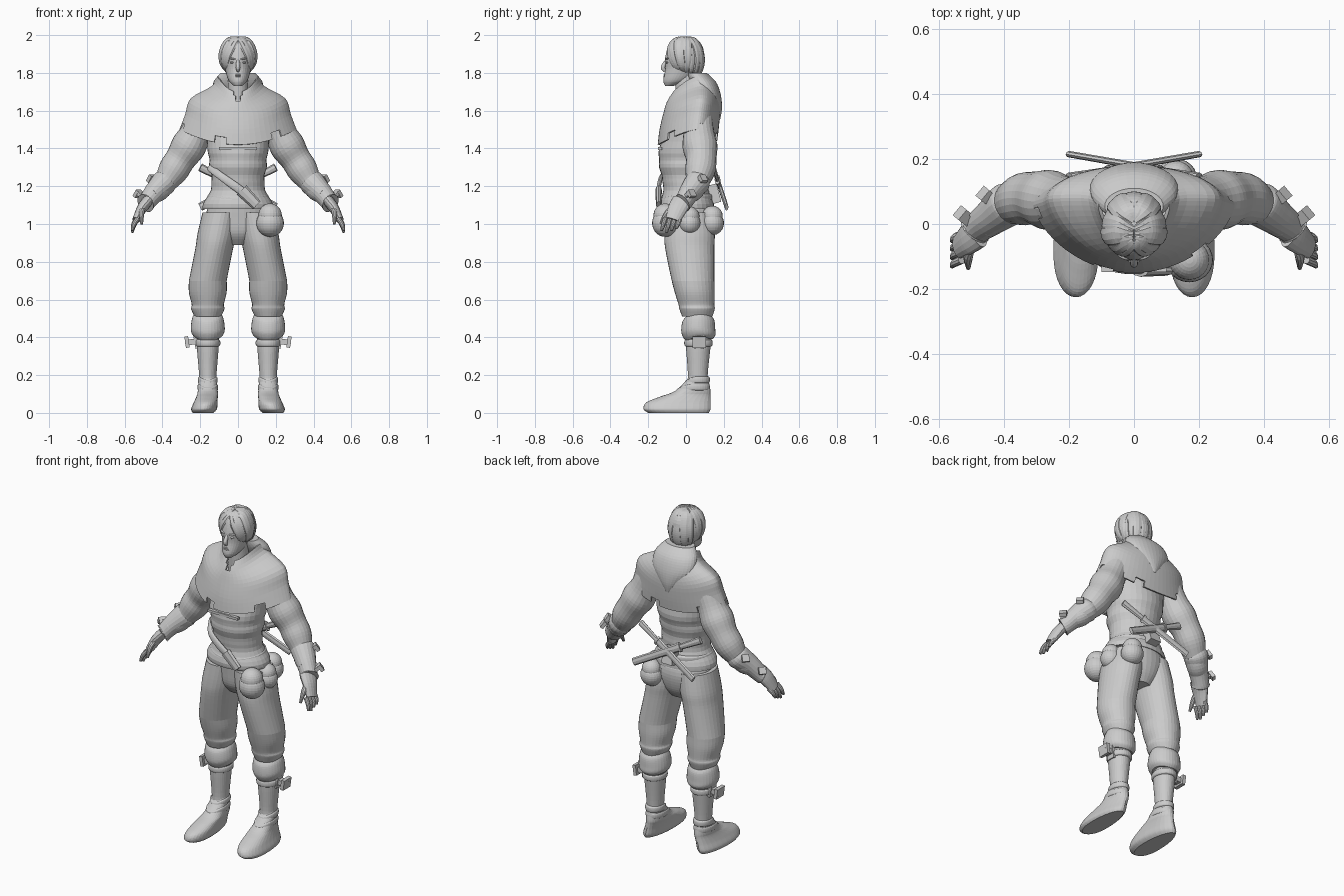
import bpy, bmesh, random
from math import sin, cos, pi, radians
from mathutils import Vector, Matrix, Euler

cube = bpy.data.objects.get("Cube")
if cube:
    bpy.data.objects.remove(cube)

grey = bpy.data.materials.new("plain grey")
grey.use_nodes = True
shade = (.6, .6, .6, 1)
grey.diffuse_color = shade
grey.node_tree.nodes["Principled BSDF"].inputs["Base Color"].default_value = shade
parts = []
random.seed(4)


def finish(name, bm, mirror=False, thick=0):
    """Turn a bmesh into an object, optionally mirrored in x or thickened."""
    bmesh.ops.recalc_face_normals(bm, faces=bm.faces[:])
    mesh = bpy.data.meshes.new(name)
    bm.to_mesh(mesh)
    bm.free()
    mesh.materials.append(grey)
    obj = bpy.data.objects.new(name, mesh)
    bpy.context.collection.objects.link(obj)
    if thick:
        obj.modifiers.new("thickness", 'SOLIDIFY').thickness = thick
    if mirror:
        obj.modifiers.new("mirror", 'MIRROR').use_mirror_merge = False
    parts.append(obj)


def smooth_rows(rows, steps):
    """Spline interpolation between rows of numbers."""
    out = []
    last = len(rows) - 1
    for i in range(last):
        before, start, end, after = (rows[max(0, min(last, i + k))] for k in (-1, 0, 1, 2))
        for s in range(steps):
            t = s / steps
            blend = t * t * (3 - 2 * t)
            rise, fall = t * (1 - t) ** 2 / 2, t * t * (1 - t) / 2
            out.append([b + (c - b) * blend + (c - a) * rise - (d - b) * fall
                        for a, b, c, d in zip(before, start, end, after)])
    return out + [list(rows[-1])]


def ripple(i, count, fold):
    """Cloth folds: radius factor along a part, from depth and number of waves."""
    depth, waves = fold
    return 1 + depth * sin(2 * pi * waves * i / count)


def skin(rings, caps=True, skip=None):
    """Join point rings with quads into a new bmesh."""
    bm = bmesh.new()
    loops = [[bm.verts.new(p) for p in ring] for ring in rings]
    n = len(loops[0])
    for i, (low, high) in enumerate(zip(loops, loops[1:])):
        for j in range(n):
            k = (j + 1) % n
            if not (skip and skip(i, j)):
                bm.faces.new((low[j], low[k], high[k], high[j]))
    if caps:
        bm.faces.new(loops[0])
        bm.faces.new(loops[-1])
    return bm


def loft(name, rows, x_at=lambda z: 0, n=32, steps=5, mirror=False, thick=0, skip=None,
         mid=.5, power=1, droop=(0, 0), fold=(0, 0)):
    """Stack of level rings, each row: half width, front y, back y, height."""
    rings = []
    rows = smooth_rows(rows, steps)
    for i, (half, front, back, z) in enumerate(rows):
        f = ripple(i, len(rows), fold)
        yc = front + (back - front) * mid
        ring = []
        for j in range(n):
            s, c = sin(2 * pi * j / n), cos(2 * pi * j / n)
            push, sag = ((back - yc) * s, droop[1]) if s > 0 else ((front - yc) * abs(s) ** power, droop[0])
            ring.append((x_at(z) + half * f * c, yc + push * f, z - sag * s * s))
        rings.append(ring)
    finish(name, skin(rings, not thick, skip), mirror, thick)


def band(name, half, front, back, z, tall, **options):
    """Wrapped cloth or leather band with rounded edges."""
    inset = .012
    inner = (half - inset, front + inset, back - inset)
    outer = (half, front, back)
    loft(name, [(*inner, z + tall), (*outer, z + tall * .6), (*outer, z - tall * .6), (*inner, z - tall)],
         **options)


def tube(name, rows, n=16, steps=5, mirror=False, ref=(0, 1, 0), flat=1, fold=(0, 0)):
    """Tube along a path, each row: x, y, z, radius; flat squeezes its depth."""
    rows = smooth_rows(rows, steps)
    path = [Vector(r[:3]) for r in rows]
    rings = []
    for i, p in enumerate(path):
        r = rows[i][3] * ripple(i, len(rows), fold)
        t = (path[min(i + 1, len(path) - 1)] - path[max(i - 1, 0)]).normalized()
        u = t.cross(Vector(ref)).normalized()
        v = u.cross(t) * flat
        rings.append([p + r * (u * cos(2 * pi * j / n) + v * sin(2 * pi * j / n)) for j in range(n)])
    finish(name, skin(rings), mirror)


def solid(name, kind, loc, size, turn=(0, 0, 0), mirror=False):
    """Ball or box of a given size, turned by degrees."""
    bm = bmesh.new()
    m = Matrix.LocRotScale(Vector(loc), Euler([radians(a) for a in turn]), Vector(size))
    if kind == "ball":
        bmesh.ops.create_uvsphere(bm, u_segments=24, v_segments=16, radius=1, matrix=m)
    else:
        bmesh.ops.create_cube(bm, size=1, matrix=m)
    finish(name, bm, mirror)


def stance(z):
    """Distance of the leg's axis from the middle: legs spread, then toes turn out."""
    return .16 - .2 * max(0, z - .7) + .25 * max(0, .1 - z)


def notch(i, j):
    """Faces left out of the cape: square hem notches and the collar's front slit."""
    return (i > 13 and j % 10 in (1, 2)) or (i < 4 and j in (44, 45)) or (i < 2 and j in (43, 46))


# Tunic with folds and a flared skirt
loft("tunic", [(.19, -.08, .14, 1.6), (.16, -.14, .15, 1.4), (.15, -.14, .13, 1.3), (.14, -.12, .12, 1.2),
               (.19, -.14, .15, 1.09), (.17, -.12, .14, 1.08)], fold=(.02, 6))
solid("chest_flap", "box", (0, -.138, 1.4), (.2, .02, .015))

# Shoulder cape with a standing collar, notched hem and a hood hanging behind
loft("cape", [(.11, -.07, .12, 1.78), (.14, -.1, .17, 1.73), (.25, -.12, .18, 1.665),
              (.28, -.14, .175, 1.58), (.31, -.15, .165, 1.5)],
     n=60, steps=4, thick=.01, mid=.66, power=1.35, droop=(.08, .06), skip=notch)
loft("hood", [(.09, 0, .11, 1.8), (.13, .02, .16, 1.75), (.13, .06, .185, 1.68), (.08, .08, .19, 1.61),
              (.02, .12, .18, 1.55)])

# Neck and head
loft("neck", [(.06, -.05, .07, 1.6), (.05, -.06, .06, 1.8)])
loft("head", [(.02, -.11, -.07, 1.73), (.05, -.12, .02, 1.76), (.068, -.11, .07, 1.82),
              (.074, -.11, .08, 1.88), (.06, -.09, .08, 1.95), (.03, -.05, .04, 1.98)])
tube("nose", [(0, -.1, 1.87, .008), (0, -.122, 1.83, .012), (0, -.11, 1.81, .008)])
solid("eye", "ball", (.03, -.1, 1.855), (.014, .007, .006), mirror=True)
solid("brow", "ball", (.03, -.1, 1.875), (.022, .009, .005), (0, -8, 20), mirror=True)
for z in (1.79, 1.782):
    solid("lip", "ball", (0, -.114, z), (.018, .005, .004))
solid("ear", "ball", (.07, 0, 1.84), (.01, .02, .03), mirror=True)

# Hair: a cap and swept locks parted in the middle, longer at the nape
solid("hair_cap", "ball", (0, .01, 1.895), (.085, .085, .095), (-15, 0, 0))
for k in range(11):
    start = radians(k * 17 - 75)
    sweep = radians(50) * max(0, 1 - k / 5)
    thick, reach = random.uniform(.02, .03), random.uniform(.96, 1.05)
    rows = [(0, k * .007 - .05, 1.985, .01)]
    for step in range(5):
        t = step / 4
        a, e = start + sweep * t, radians(55 - 110 * t)
        rows.append((.088 * reach * cos(e) * cos(a), .095 * reach * cos(e) * sin(a) - .008,
                     1.885 + .104 * sin(e) - .04 * t * max(0, sin(a)), .004 + thick * cos(t * pi / 2) ** .5))
    tube("hair_lock", rows, n=10, mirror=True, flat=.5, ref=(cos(start + sweep / 2), sin(start + sweep / 2), .1))

# Arms: puffed sleeves with folds, flared bracers with buckles
tube("sleeve", [(.17, .06, 1.6, .07), (.24, .07, 1.45, .088), (.32, .08, 1.32, .082), (.4, .05, 1.2, .06),
                (.46, 0, 1.15, .05)], n=24, steps=8, mirror=True, fold=(.045, 4))
tube("bracer", [(.38, .065, 1.23, .055), (.39, .06, 1.22, .068), (.44, .02, 1.17, .056), (.48, -.01, 1.12, .048),
                (.49, -.02, 1.11, .052)], n=20, mirror=True)
for x, y, z in ((.45, .08, 1.24), (.52, .02, 1.16)):
    solid("bracer_strap", "box", (x - .02, y - .02, z - .02), (.09, .03, .02), (0, -35, 40), True)
    solid("bracer_buckle", "box", (x + .01, y + .01, z), (.02, .04, .04), (0, -35, 40), True)

# Hands
tube("palm", [(.48, -.02, 1.12, .03), (.51, -.045, 1.08, .027), (.54, -.07, 1.02, .02)],
     mirror=True, flat=1.9)
for k in range(4):
    y = k * .026 - .11
    length = .075 - .01 * abs(k - 1)
    tube("finger", [(.53 + .03 * sin(t * pi / 2), y - .02 * t, 1.03 - length * t, .013 - .006 * t ** 3)
                    for t in (0, .5, 1)], n=10, mirror=True)
tube("thumb", [(.5, -.05, 1.09, .016), (.51, -.1, 1.06, .015), (.51, -.135, 1, .007)], n=10, mirror=True)

# Trousers gathered below the knee
loft("hips", [(.14, -.11, .13, 1.14), (.17, -.1, .15, 1.04), (.14, -.085, .135, .95), (.07, -.04, .1, .89)])
loft("trouser_leg", [(.1, -.11, .14, 1.06), (.104, -.115, .152, .95), (.1, -.11, .15, .87), (.1, -.08, .15, .72),
                     (.1, -.06, .152, .64), (.085, -.04, .15, .575), (.088, -.035, .152, .55),
                     (.07, -.02, .14, .51)], stance, mirror=True)
loft("knee_wrap", [(.07, 0, .13, .53), (.083, -.02, .15, .5), (.09, -.025, .155, .45), (.085, -.015, .155, .42),
                   (.07, 0, .14, .4)], stance, mirror=True, droop=(.02, .01))

# Buckled straps below the knee
band("knee_strap", .065, -.008, .14, .37, .02, x_at=stance, mirror=True)
solid("knee_buckle", "box", (.25, .07, .375), (.06, .04, .03), (0, 8, 0), True)
solid("knee_buckle_plate", "box", (.27, .07, .375), (.02, .07, .06), (0, 8, 0), True)
solid("strap_tail", "box", (.225, .07, .4), (.02, .05, .12), (0, 10, 0), True)

# Boots
loft("boot_shaft", [(.06, 0, .14, .43), (.058, 0, .13, .35), (.046, .01, .115, .2), (.046, 0, .12, .13)],
     stance, mirror=True)
loft("boot_foot", [(.055, -.2, .12, 0), (.068, -.225, .13, .02), (.063, -.21, .13, .055), (.057, -.14, .13, .085),
                   (.053, -.06, .13, .115), (.047, 0, .12, .17), (.044, .02, .11, .2)],
     stance, mirror=True, mid=.4, power=.85)
for z in (.175, .135):
    band("ankle_fold", .06 - z / 20, z - .18, .125, z, .02, x_at=stance, mirror=True, droop=(.02, 0))

# Belt, front strap and short sheath
band("belt", .16, -.133, .14, 1.14, .02, droop=(.015, 0))
tube("front_strap", [(-.15, -.04, 1.3, .02), (-.1, -.12, 1.26, .02), (-.03, -.142, 1.21, .022),
                     (.04, -.142, 1.16, .022)], flat=.5)
tube("sheath", [(.02, -.145, 1.18, .035), (.1, -.145, 1.1, .028)], n=8, steps=1, flat=.5)

# Pouches along the left hip
for x, y, r in ((.17, -.11, .073), (.18, .02, .06), (.13, .14, .064)):
    solid("pouch", "ball", (x, y, 1.005), (r, r * .95, r))
    solid("pouch_flap", "ball", (x, y, 1.01 + r * .5), (r * .85, r * .85, r * .85))

# Two crossed blades in scabbards across the back
for side in (-1, 1):
    top, low = Vector((side * .2, .145, 1.3)), Vector((-side * .2, .215, 1.09))
    start, collar, guard, tip = (top.lerp(low, f) for f in (0, .3, .33, 1))
    tube("blade_grip", [(*start, .022), (*collar, .016)], n=8, steps=1, flat=.6)
    tube("blade_guard", [(*collar, .03), (*guard, .03)], n=8, steps=1, flat=.5)
    tube("scabbard", [(*guard, .024), (*tip, .022)], n=8, steps=1, flat=.45)
solid("back_holder", "box", (0, .15, 1.16), (.07, .05, .1), (15, 0, 0))

# Smooth shading with sharp edges kept
for obj in bpy.context.view_layer.objects:
    obj.select_set(obj in parts)
bpy.context.view_layer.objects.active = parts[0]
bpy.ops.object.shade_smooth_by_angle(angle=radians(40))
